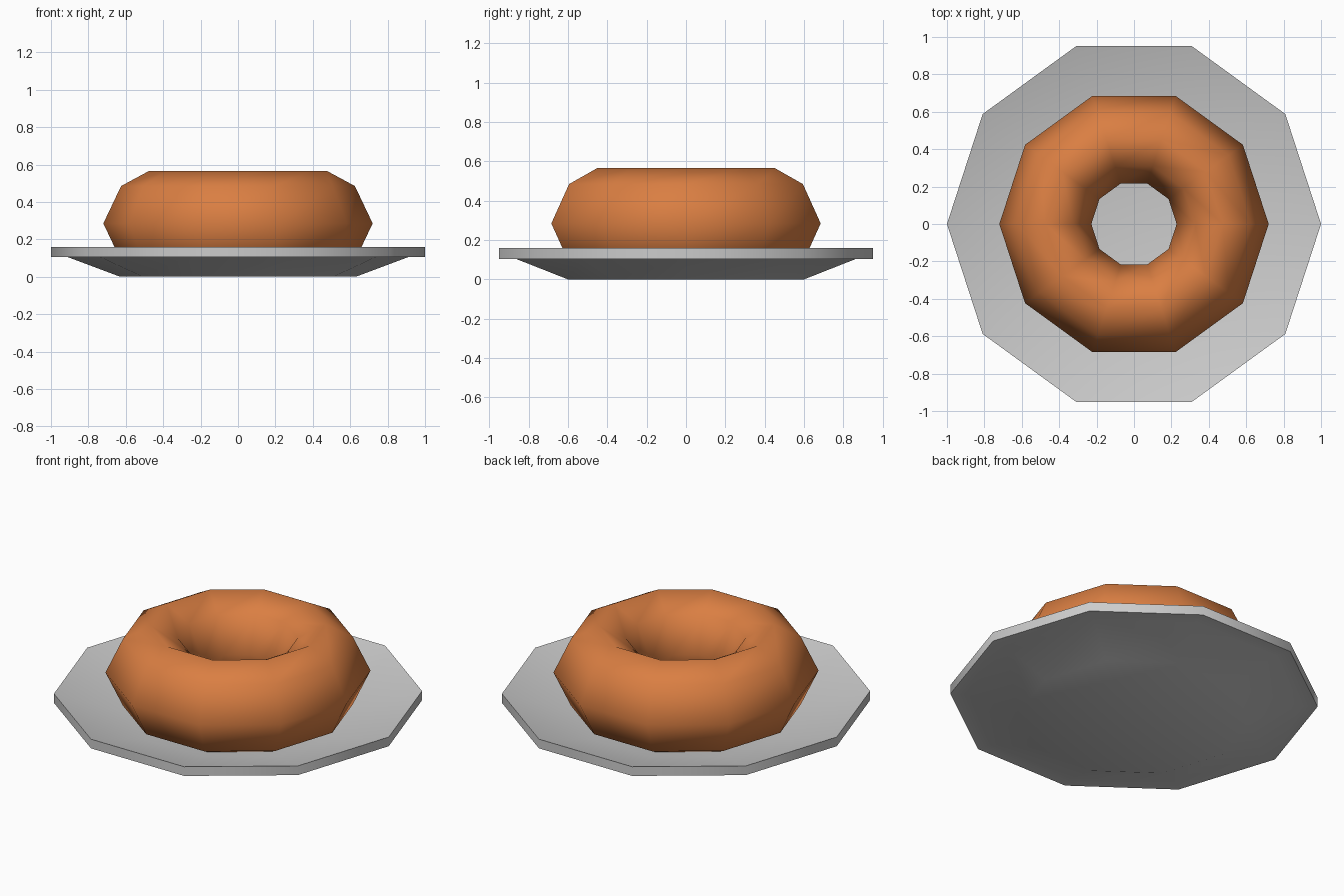
import bpy, bmesh, math

if "Cube" in bpy.data.objects:
    bpy.data.objects.remove(bpy.data.objects["Cube"])

SIDES = 10


def material(name, rgb):
    m = bpy.data.materials.new(name)
    m.diffuse_color = (*rgb, 1)
    m.use_nodes = True
    m.node_tree.nodes["Principled BSDF"].inputs["Base Color"].default_value = m.diffuse_color
    return m


def lathe(name, profile, mat, closed=False, angle=40):
    """Spin an (r, z) profile around z with SIDES segments."""
    bm = bmesh.new()
    rings = []
    for r, z in profile:
        rings.append([bm.verts.new((r * math.cos(2 * math.pi * i / SIDES),
                                    r * math.sin(2 * math.pi * i / SIDES), z))
                      for i in range(SIDES)])
    pairs = list(zip(rings, rings[1:]))
    if closed:
        pairs.append((rings[-1], rings[0]))
    else:
        bm.faces.new(rings[0])
        bm.faces.new(rings[-1])
    for a, b in pairs:
        for i in range(SIDES):
            j = (i + 1) % SIDES
            bm.faces.new((a[i], a[j], b[j], b[i]))
    bmesh.ops.recalc_face_normals(bm, faces=bm.faces)
    me = bpy.data.meshes.new(name)
    bm.to_mesh(me)
    bm.free()
    me.materials.append(mat)
    ob = bpy.data.objects.new(name, me)
    bpy.context.collection.objects.link(ob)
    bpy.ops.object.select_all(action='DESELECT')
    ob.select_set(True)
    bpy.context.view_layer.objects.active = ob
    bpy.ops.object.shade_smooth_by_angle(angle=math.radians(angle))
    return ob


# Shallow dished plate with a thick rim
lathe("plate", [(0.63, 0), (0.91, 0.105), (1.0, 0.105), (1.0, 0.16), (0.63, 0.052)],
      material("light grey", (0.60, 0.60, 0.60)))

# Ring cake, its base resting in the dish
lathe("ring_cake", [(0.72, 0.285), (0.625, 0.485), (0.475, 0.566), (0.325, 0.485),
                    (0.228, 0.285), (0.325, 0.085), (0.475, 0.01), (0.625, 0.085)],
      material("orange brown", (0.70, 0.21, 0.055)), closed=True, angle=60)
